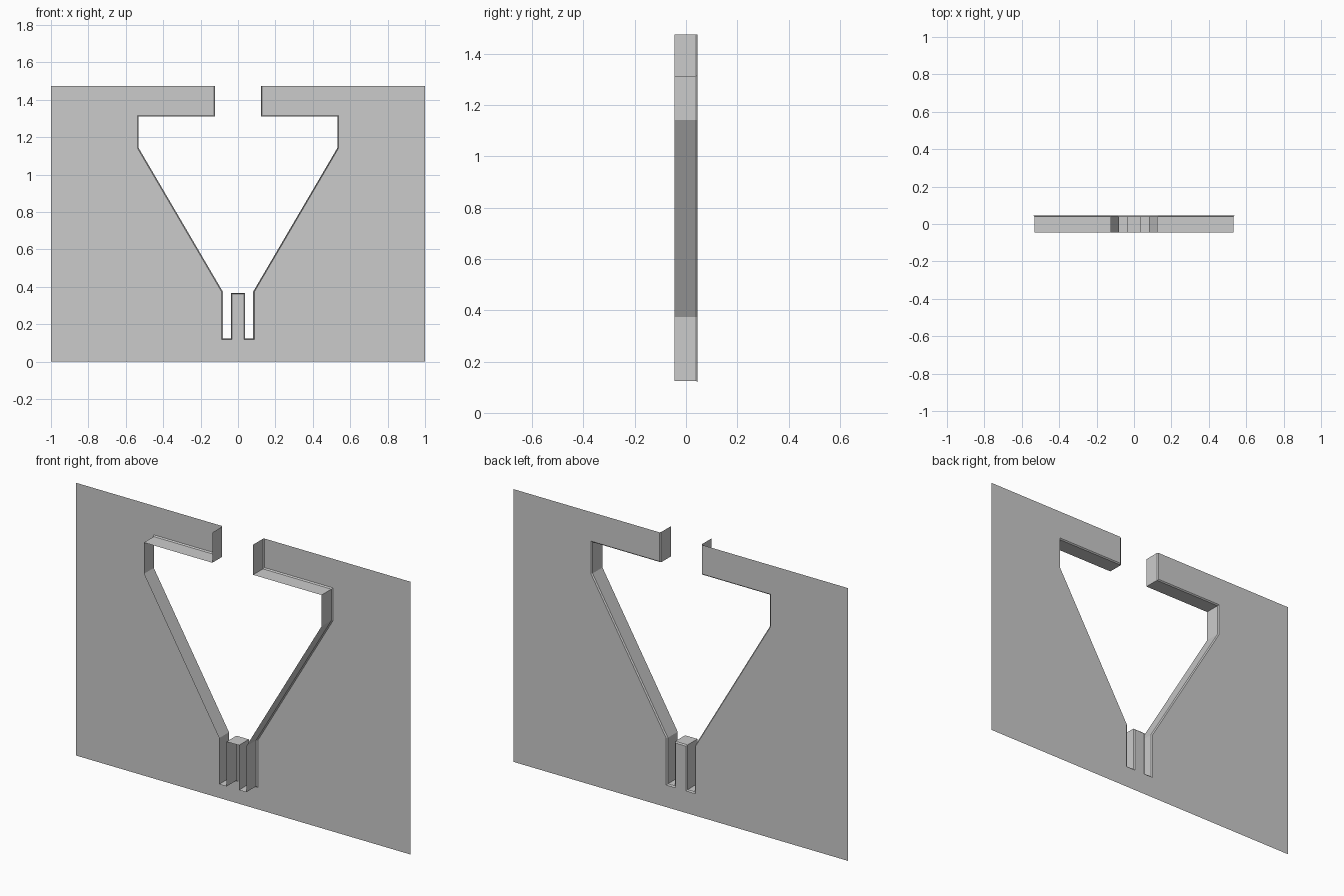
import bpy
from mathutils import Vector

if "Cube" in bpy.data.objects:
    bpy.data.objects.remove(bpy.data.objects["Cube"])

TOP = 1.474      # height of the panel
Y0, Y1 = -0.045, 0.045
LIP = 0.006      # small bend between flange and panel

# right half of the opening, (x, z), from the top gap down to the centre tongue
HALF = [Vector(p) for p in [
    (0.122, TOP), (0.122, 1.311), (0.531, 1.311), (0.531, 1.142),
    (0.081, 0.374), (0.081, 0.125), (0.037, 0.125), (0.037, 0.367), (0, 0.367)]]


def offset(path, dist):
    """Mitred offset of an open path towards its left side."""
    sides = []
    for a, b in zip(path, path[1:]):
        d = (b - a).normalized()
        sides.append(Vector((-d.y, d.x)))
    out = []
    for i, p in enumerate(path):
        n0, n1 = sides[max(i - 1, 0)], sides[min(i, len(sides) - 1)]
        out.append(p + (n0 + n1) * dist / (1 + n0.dot(n1)))
    return out


def mirrored_object(name, verts, faces):
    mesh = bpy.data.meshes.new(name)
    mesh.from_pydata(verts, [], faces)
    mesh.update()
    obj = bpy.data.objects.new(name, mesh)
    bpy.context.collection.objects.link(obj)
    mod = obj.modifiers.new("mirror", 'MIRROR')
    mod.use_clip = True
    mod.merge_threshold = 0.0005
    return obj


outer = offset(HALF, LIP)

# thin panel at the back, with the opening cut out
outline = outer + [Vector((0, 0)), Vector((1, 0)), Vector((1, TOP))]
mirrored_object("panel", [(p.x, Y1, p.y) for p in outline],
                [list(range(len(outline)))])

# flange running forward around the opening, with a narrow bend at the panel
rings = [(HALF, Y0), (HALF, Y1 - LIP), (outer, Y1)]
verts = [(p.x, y, p.y) for path, y in rings for p in path]
n = len(HALF)
faces = [(r * n + i, r * n + n + i, r * n + n + i + 1, r * n + i + 1)
         for r in range(2) for i in range(n - 1)]
mirrored_object("opening_flange", verts, faces)
